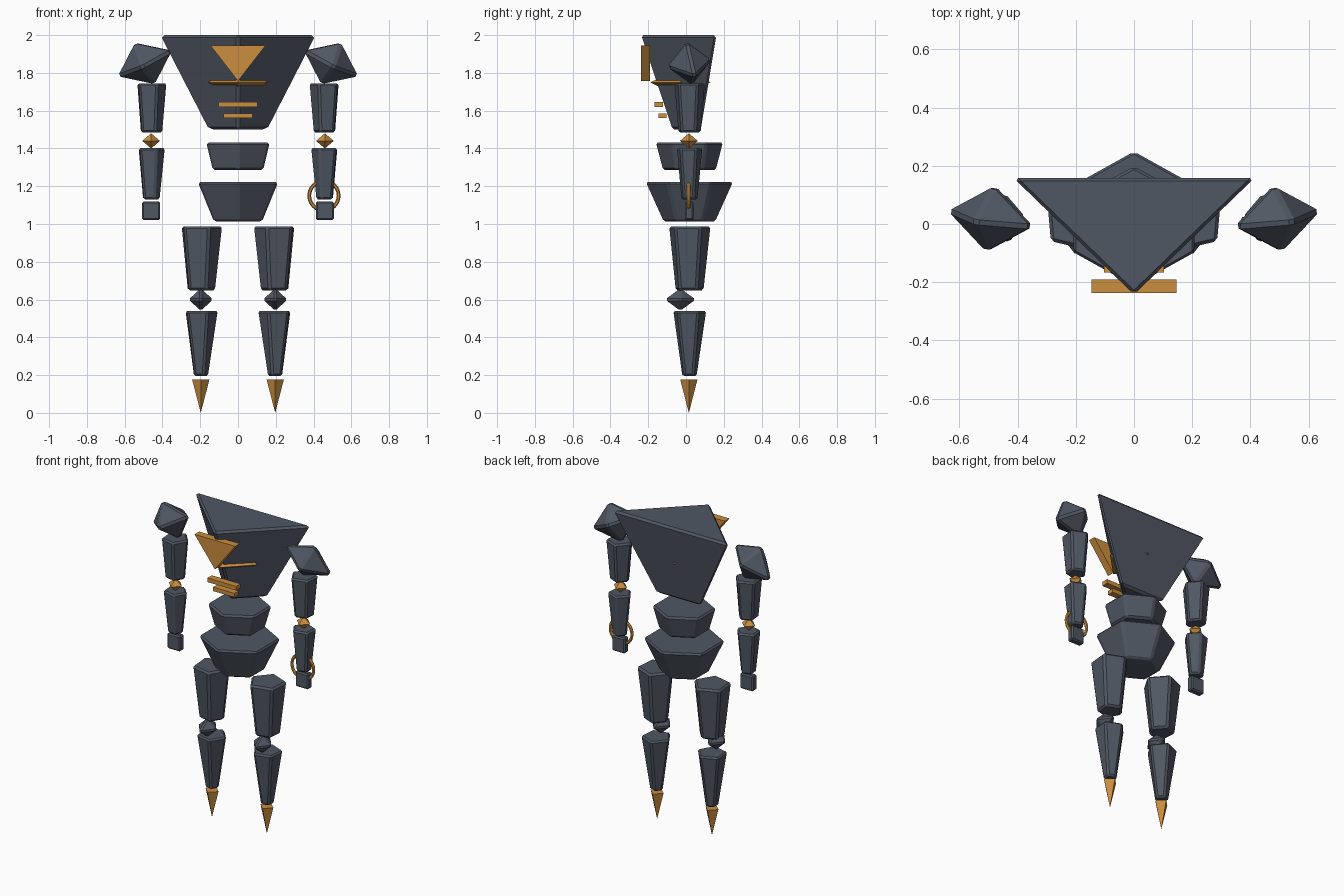
import bpy, bmesh, math
from mathutils import Vector, Euler

cube = bpy.data.objects.get("Cube")
if cube:
    bpy.data.objects.remove(cube)


def material(name, color):
    mat = bpy.data.materials.new(name)
    mat.use_nodes = True
    mat.diffuse_color = color
    bsdf = next(n for n in mat.node_tree.nodes if n.type == 'BSDF_PRINCIPLED')
    bsdf.inputs["Base Color"].default_value = color
    return mat


slate = material("dark slate", (0.08, 0.096, 0.125, 1))
amber = material("amber", (0.60, 0.27, 0.05, 1))


def solid(name, points, mat, bevel=0.0):
    """Convex flat-faced block around the points, with optional chamfered edges."""
    bm = bmesh.new()
    for p in points:
        bm.verts.new(p)
    bmesh.ops.convex_hull(bm, input=bm.verts[:])
    bmesh.ops.dissolve_limit(bm, angle_limit=math.radians(1.5), verts=bm.verts[:], edges=bm.edges[:])
    bmesh.ops.recalc_face_normals(bm, faces=bm.faces[:])
    mesh = bpy.data.meshes.new(name)
    bm.to_mesh(mesh)
    bm.free()
    mesh.materials.append(mat)
    obj = bpy.data.objects.new(name, mesh)
    bpy.context.collection.objects.link(obj)
    if bevel:
        mod = obj.modifiers.new("chamfer", 'BEVEL')
        mod.width = bevel
        mod.segments = 1
        mod.limit_method = 'ANGLE'
        mod.angle_limit = math.radians(20)
    return obj


def frustum(sides, rx, ry, taper, z0, z1, x=0, y=0.018, start=0):
    """Points of a tapering prism: full size at z1, shrunk by taper at z0."""
    pts = []
    for i in range(sides):
        a = math.radians(start) + math.tau * i / sides
        dx, dy = rx * math.cos(a), ry * math.sin(a)
        pts.append((x + dx, y + dy, z1))
        if taper:
            pts.append((x + dx * taper, y + dy * taper, z0))
    if not taper:
        pts.append((x, y, z0))
    return pts


def diamond(size, center, rot=(0, 0, 0)):
    """Points of a stretched octahedron."""
    turn = Euler(rot).to_matrix()
    return [Vector(center) + turn @ Vector([s * size[k] if j == k else 0 for j in range(3)])
            for k in range(3) for s in (-1, 1)]


def box(x0, x1, y0, y1, z0, z1):
    return [(x, y, z) for x in (x0, x1) for y in (y0, y1) for z in (z0, z1)]


def mirrored(points):
    return [(-p[0], p[1], p[2]) for p in points]


# Trunk
solid("chest", frustum(3, 0.487, 0.272, 0.39, 1.5, 2.0, y=0.025, start=-90), slate, 0.014)
solid("waist", frustum(6, 0.194, 0.183, 0.79, 1.285, 1.432, start=90), slate, 0.012)
solid("pelvis", frustum(6, 0.245, 0.236, 0.6, 1.013, 1.222, start=90), slate, 0.012)

# Chest ornaments
solid("chest_crystal", diamond((0.16, 0.16, 0.08), (0, -0.03, 1.75)), amber)
solid("chest_emblem", [(x, y, z) for y in (-0.237, -0.19)
                       for x, z in ((-0.146, 1.945), (0.146, 1.945), (0, 1.757))], amber)
solid("upper_chest_bar", box(-0.103, 0.103, -0.167, -0.123, 1.62, 1.647), amber)
solid("lower_chest_bar", box(-0.077, 0.077, -0.145, -0.103, 1.56, 1.586), amber)

# Limbs, laid out on the right side and mirrored to the left
ARM, LEG = -0.46, -0.197
limb_parts = [
    ("shoulder", diamond((0.172, 0.122, 0.13), (-0.493, 0.018, 1.85), (0.18, -0.43, -0.19)), slate, 0.012),
    ("upper_arm", frustum(5, 0.086, 0.088, 0.74, 1.485, 1.745, ARM, start=5), slate, 0.01),
    ("elbow", diamond((0.047, 0.047, 0.04), (ARM, 0.015, 1.44)), amber, 0),
    ("forearm", frustum(5, 0.078, 0.074, 0.64, 1.13, 1.402, ARM, start=5), slate, 0.01),
    ("hand", box(ARM - 0.047, ARM + 0.047, -0.005, 0.04, 1.02, 1.12), slate, 0.008),
    ("thigh", frustum(5, 0.119, 0.119, 0.68, 0.648, 0.988, LEG, start=5), slate, 0.012),
    ("knee", diamond((0.07, 0.09, 0.066), (LEG, -0.03, 0.6)), slate, 0.009),
    ("shin", frustum(5, 0.095, 0.095, 0.45, 0.195, 0.54, LEG, start=5), slate, 0.01),
    ("foot_spike", frustum(4, 0.046, 0.046, 0, 0.0, 0.178, LEG, y=0.015), amber, 0),
]
for name, points, mat, bevel in limb_parts:
    solid("right_" + name, points, mat, bevel)
    solid("left_" + name, mirrored(points), mat, bevel)

# Wrist ring on the left arm
bpy.ops.mesh.primitive_torus_add(location=(-ARM - 0.005, 0.015, 1.15), rotation=(math.pi / 2, 0, 0),
                                 major_segments=24, minor_segments=6,
                                 major_radius=0.078, minor_radius=0.01)
ring = bpy.context.object
ring.name = "left_wrist_ring"
ring.data.materials.append(amber)
